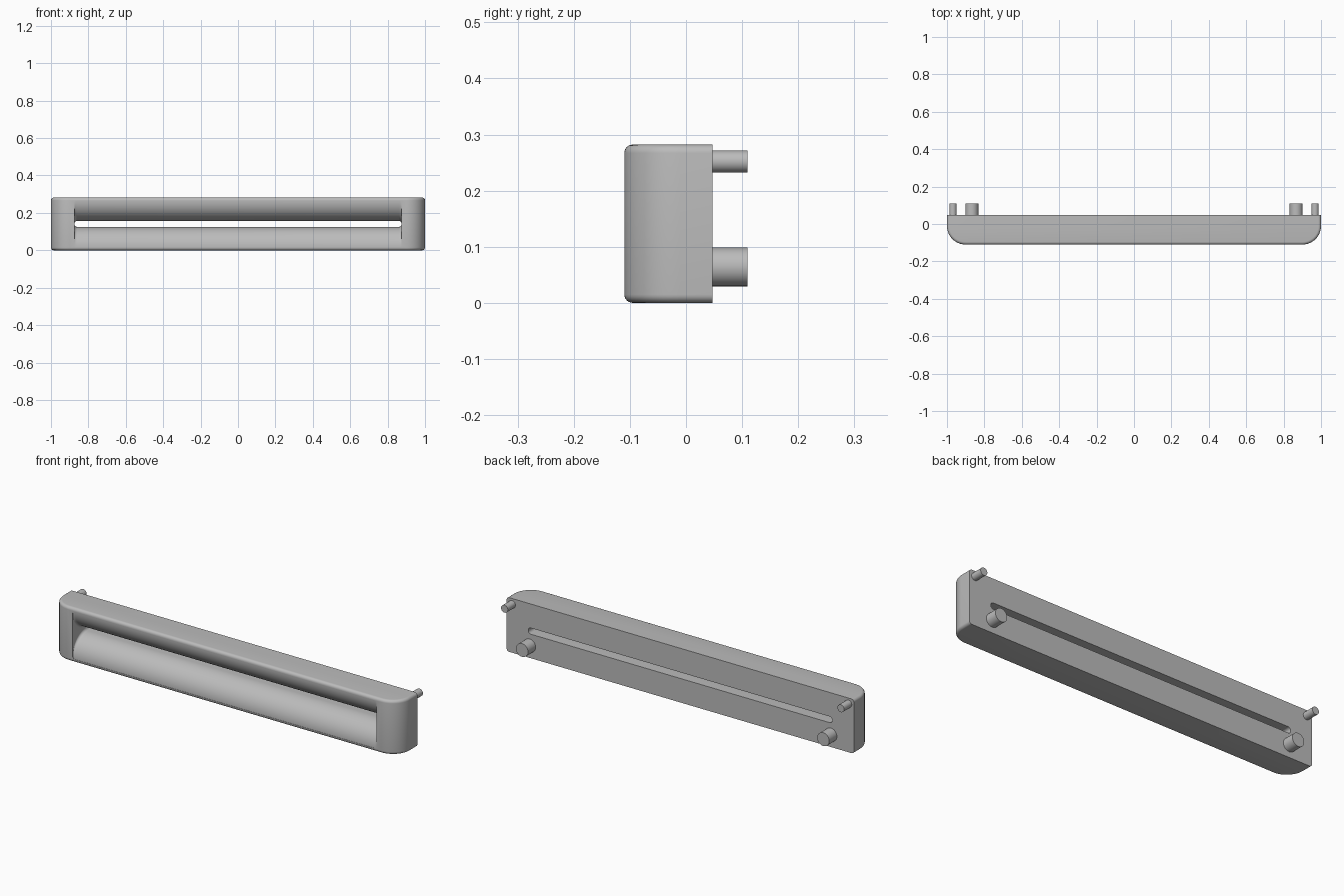
import bpy, bmesh, math
from mathutils import Matrix, Vector

if "Cube" in bpy.data.objects:
    bpy.data.objects.remove(bpy.data.objects["Cube"])

FRONT, BACK, HEIGHT = -0.11, 0.047, 0.282
SLOT_Z, SLOT_HALF = 0.141, 0.016

grey = bpy.data.materials.new("plain grey")
grey.use_nodes = True
grey.diffuse_color = (0.5, 0.5, 0.5, 1)
grey.node_tree.nodes["Principled BSDF"].inputs["Base Color"].default_value = (0.5, 0.5, 0.5, 1)


def finish(bm, name):
    bmesh.ops.recalc_face_normals(bm, faces=bm.faces[:])
    mesh = bpy.data.meshes.new(name)
    bm.to_mesh(mesh)
    bm.free()
    mesh.materials.append(grey)
    ob = bpy.data.objects.new(name, mesh)
    bpy.context.collection.objects.link(ob)
    return ob


def smooth(ob):
    bpy.ops.object.select_all(action="DESELECT")
    ob.select_set(True)
    bpy.context.view_layer.objects.active = ob
    bpy.ops.object.shade_smooth_by_angle(angle=math.radians(30))


def arc(cx, cy, r, start, end, steps):
    angles = [math.radians(start + (end - start) * i / steps) for i in range(steps + 1)]
    return [(cx + r * math.cos(a), cy + r * math.sin(a)) for a in angles]


# Body: plan outline with rounded front corners, extruded upward
R = 0.1
outline = [(1, BACK), (-1, BACK)]
outline += arc(-1 + R, FRONT + R, R, 180, 270, 20)
outline += arc(1 - R, FRONT + R, R, 270, 360, 20)
bm = bmesh.new()
base = bm.faces.new([bm.verts.new((x, y, 0)) for x, y in outline])
top = bmesh.ops.extrude_face_region(bm, geom=[base])["geom"]
bmesh.ops.translate(bm, vec=(0, 0, HEIGHT), verts=[v for v in top if isinstance(v, bmesh.types.BMVert)])
bmesh.ops.recalc_face_normals(bm, faces=bm.faces[:])
# Soften the top and bottom rims, leaving the back crisp
rims = [e for e in bm.edges
        if abs(e.verts[0].co.z - e.verts[1].co.z) < 1e-5
        and min(v.co.y for v in e.verts) < BACK - 1e-4]
bmesh.ops.bevel(bm, geom=rims, offset=0.015, segments=6, profile=0.5, affect="EDGES")
body = finish(bm, "vent_body")


# Flared slot cutter: rounded rectangles lofted from mouth to back
def slot_ring(bm, y, half_height):
    half_width, r = 0.875, SLOT_HALF - 0.001
    ring = []
    for k, (sx, sz) in enumerate([(1, 1), (-1, 1), (-1, -1), (1, -1)]):
        ring += arc(sx * (half_width - r), SLOT_Z + sz * (half_height - r),
                    r, 90 * k, 90 * k + 90, 8)
    return [bm.verts.new((x, y, z)) for x, z in ring]


FLARE = 0.1085
mouth = SLOT_HALF + FLARE
sections = [(FRONT - 0.05, mouth)]
for i in range(25):
    a = math.radians(90) * i / 24
    sections.append((-FLARE * math.cos(a), mouth - FLARE * math.sin(a)))
sections.append((BACK + 0.05, SLOT_HALF))
bm = bmesh.new()
rings = [slot_ring(bm, y, h) for y, h in sections]
for a, b in zip(rings, rings[1:]):
    for i in range(len(a)):
        j = (i + 1) % len(a)
        bm.faces.new((a[i], a[j], b[j], b[i]))
bm.faces.new(rings[0])
bm.faces.new(rings[-1])
cutter = finish(bm, "slot_cutter")
cutter.hide_render = True

cut = body.modifiers.new("slot", "BOOLEAN")
cut.operation = "DIFFERENCE"
cut.solver = "EXACT"
cut.object = cutter
bpy.context.view_layer.objects.active = body
bpy.ops.object.modifier_apply(modifier=cut.name)
bpy.data.objects.remove(cutter)
smooth(body)


# Mounting pegs on the back
def peg(name, x, z, radius):
    y0, y1 = BACK - 0.01, 0.11
    bm = bmesh.new()
    place = Matrix.Translation(Vector((x, (y0 + y1) / 2, z))) @ Matrix.Rotation(math.pi / 2, 4, "X")
    bmesh.ops.create_cone(bm, cap_ends=True, segments=40, radius1=radius,
                          radius2=radius, depth=y1 - y0, matrix=place)
    smooth(finish(bm, name))


for side, label in ((1, "left"), (-1, "right")):
    peg(label + "_upper_peg", side * 0.968, 0.252, 0.0195)
    peg(label + "_lower_peg", side * 0.867, 0.064, 0.0345)
